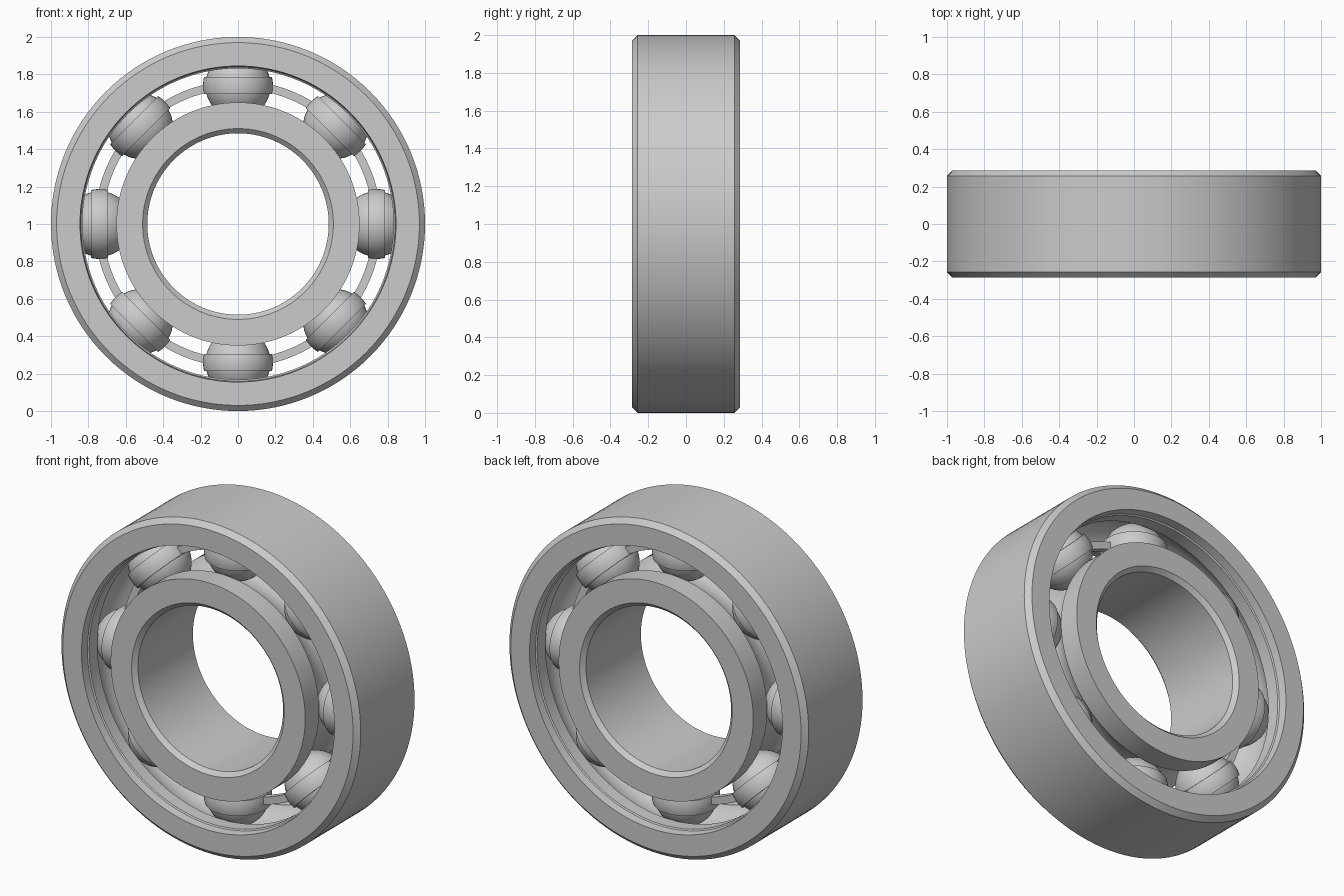
import bpy, bmesh
from math import pi, sin, cos, asin, sqrt
from mathutils import Matrix, Vector

if "Cube" in bpy.data.objects:
    bpy.data.objects.remove(bpy.data.objects["Cube"])

BALLS, PITCH, BALL_R = 8, 0.74, 0.175
HALF_W, GROOVE_R = 0.287, 0.178
CENTRE = Matrix.Translation((0, 0, 1))
AXIS_Y = Matrix.Rotation(pi / 2, 4, 'X')   # lathe axis z -> bearing axis y


def finish(name, bm, matrix):
    bmesh.ops.recalc_face_normals(bm, faces=bm.faces)
    bm.transform(matrix)
    mesh = bpy.data.meshes.new(name)
    bm.to_mesh(mesh)
    bm.free()
    ob = bpy.data.objects.new(name, mesh)
    bpy.context.collection.objects.link(ob)
    bpy.ops.object.select_all(action='DESELECT')
    ob.select_set(True)
    bpy.context.view_layer.objects.active = ob
    bpy.ops.object.shade_smooth_by_angle(angle=0.5)
    return ob


def lathe(name, profile, matrix, steps, start=0.0, sweep=2 * pi):
    """Revolve a closed (radius, height) profile about z; caps partial sweeps."""
    bm = bmesh.new()
    full = sweep > 6.28
    rows = []
    for i in range(steps if full else steps + 1):
        a = start + sweep * i / steps
        rows.append([bm.verts.new((r * cos(a), r * sin(a), h)) for r, h in profile])
    n = len(profile)
    for i in range(steps):
        p, q = rows[i], rows[(i + 1) % len(rows)]
        for j in range(n):
            k = (j + 1) % n
            bm.faces.new((p[j], p[k], q[k], q[j]))
    if not full:
        bm.faces.new(rows[0])
        bm.faces.new(rows[-1])
    return finish(name, bm, matrix)


def groove(land_r, side):
    """Race arc from -y to +y, starting and ending on the land radius."""
    half = sqrt(GROOVE_R ** 2 - (land_r - PITCH) ** 2)
    limit = asin(half / GROOVE_R)
    return [(PITCH + side * GROOVE_R * cos(limit * t / 8), GROOVE_R * sin(limit * t / 8))
            for t in range(-8, 9)]


# Outer ring with chamfered rim, small inner step and ball race
W = HALF_W
outer = [(0.97, W), (1.0, W - 0.03), (1.0, 0.03 - W), (0.97, -W),
         (0.845, -W), (0.84, -W + 0.05), (0.832, -W + 0.055)]
outer += groove(0.832, 1) + [(0.832, W - 0.055), (0.84, W - 0.05), (0.845, W)]
lathe("outer_ring", outer, CENTRE @ AXIS_Y, 128)

# Inner ring with chamfered bore and ball race
inner = [(0.51, W), (0.485, W - 0.025), (0.485, 0.025 - W), (0.51, -W), (0.65, -W)]
inner += groove(0.65, -1) + [(0.65, W)]
lathe("inner_ring", inner, CENTRE @ AXIS_Y, 128)

# Cage pocket section: thin spherical band around each ball
BAND, POCKET_R = 0.045, 0.187
heights = [BAND * t / 3 for t in range(-3, 4)]
pocket = [(sqrt(POCKET_R ** 2 - h * h), h) for h in heights]
pocket += [(sqrt(0.171 ** 2 - h * h), h) for h in reversed(heights)]
link = [(0.722, -0.02), (0.766, -0.02), (0.766, 0.02), (0.722, 0.02)]
gap = asin(0.18 / PITCH)

for i in range(BALLS):
    a = 2 * pi * i / BALLS
    seat = CENTRE @ Matrix.Rotation(a, 4, 'Y') @ Matrix.Translation((0, 0, PITCH))
    # Ball
    bm = bmesh.new()
    bmesh.ops.create_uvsphere(bm, u_segments=40, v_segments=24, radius=BALL_R)
    finish(f"ball_{i + 1}", bm, seat)
    # Cage pocket and the bar joining it to the next pocket
    lathe(f"cage_pocket_{i + 1}", pocket, seat, 48)
    lathe(f"cage_link_{i + 1}", link, CENTRE @ AXIS_Y, 10,
          a + gap, 2 * pi / BALLS - 2 * gap)
